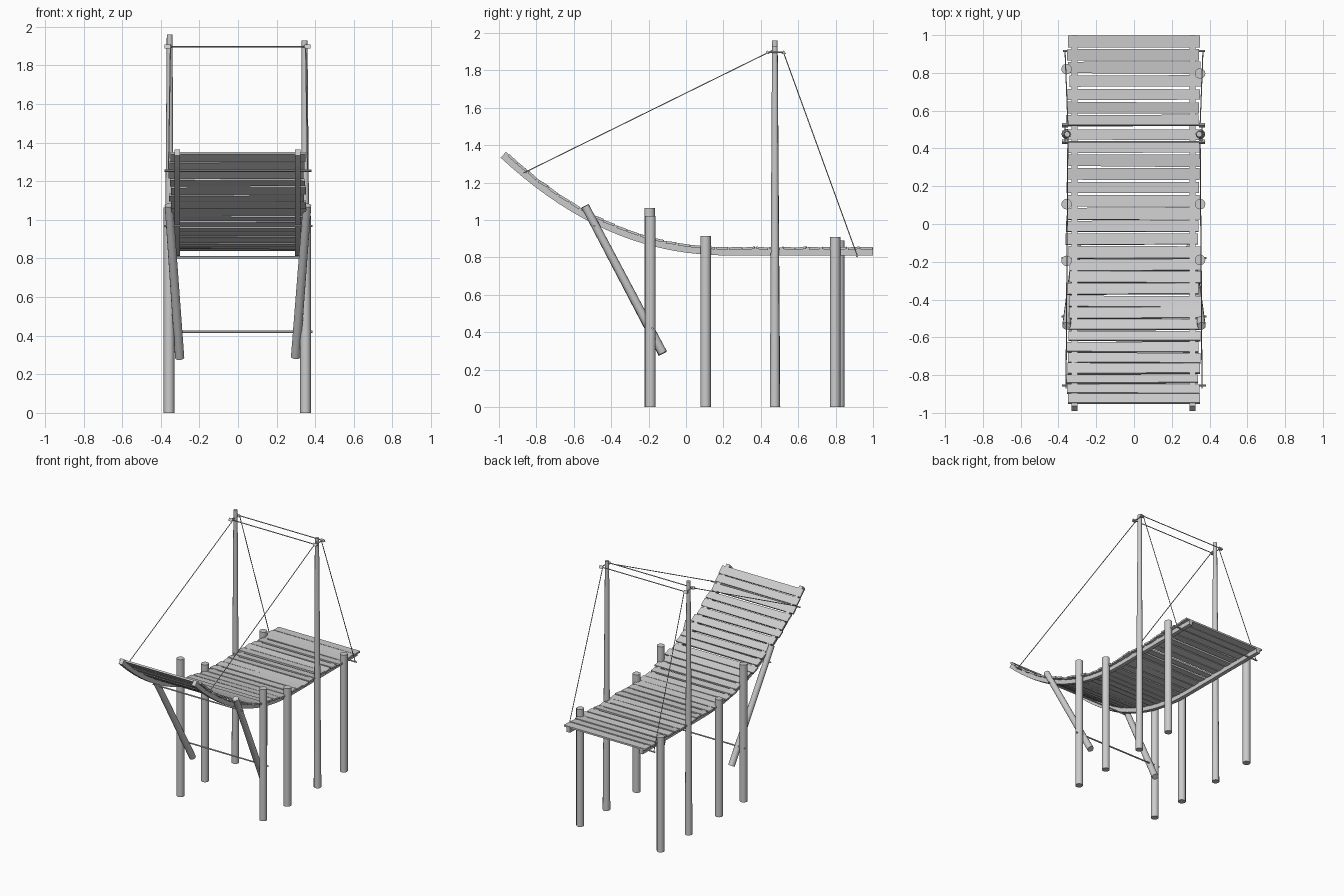
import bpy, bmesh, math, random
from mathutils import Vector

if "Cube" in bpy.data.objects:
    bpy.data.objects.remove(bpy.data.objects["Cube"])

random.seed(7)


def deck_point(y):
    """Point and upward normal of the deck centre line at a given y."""
    d = max(0.25 - y, 0.0)
    z = 0.831 + 0.33 * d ** 2.2
    slope = -0.726 * d ** 1.2
    tangent = Vector((0, 1, slope)).normalized()
    normal = Vector((0, -tangent.z, tangent.y))
    return Vector((0, y, z)), tangent, normal


def finish(name, bm, smooth=False):
    bmesh.ops.recalc_face_normals(bm, faces=bm.faces)
    mesh = bpy.data.meshes.new(name)
    bm.to_mesh(mesh)
    bm.free()
    obj = bpy.data.objects.new(name, mesh)
    bpy.context.collection.objects.link(obj)
    if smooth:
        bpy.ops.object.select_all(action='DESELECT')
        obj.select_set(True)
        bpy.context.view_layer.objects.active = obj
        bpy.ops.object.shade_smooth_by_angle(angle=math.radians(40))
    return obj


def rod(name, a, b, r1, r2=None, sides=12, smooth=False):
    """Round bar between two points."""
    a, b = Vector(a), Vector(b)
    bm = bmesh.new()
    bmesh.ops.create_cone(bm, cap_ends=True, segments=sides, radius1=r1,
                          radius2=r1 if r2 is None else r2, depth=(b - a).length)
    obj = finish(name, bm, smooth)
    obj.location = (a + b) / 2
    obj.rotation_mode = 'QUATERNION'
    obj.rotation_quaternion = (b - a).to_track_quat('Z', 'Y')
    return obj


def box_from(bm, corners):
    v = [bm.verts.new(c) for c in corners]
    for f in ((0, 1, 2, 3), (4, 5, 6, 7), (0, 1, 5, 4), (1, 2, 6, 5), (2, 3, 7, 6), (3, 0, 4, 7)):
        bm.faces.new([v[i] for i in f])


# curved side rails
for x, side in ((-0.315, "left"), (0.31, "right")):
    bm = bmesh.new()
    rings = []
    for i in range(33):
        p, t, n = deck_point(-0.977 + 1.977 * i / 32)
        rings.append([bm.verts.new(p + Vector((x + sx * 0.015, 0, 0)) + n * sn * 0.021)
                      for sx, sn in ((-1, -1), (1, -1), (1, 1), (-1, 1))])
    for r0, r1 in zip(rings, rings[1:]):
        for k in range(4):
            bm.faces.new((r0[k], r0[(k + 1) % 4], r1[(k + 1) % 4], r1[k]))
    bm.faces.new(rings[0])
    bm.faces.new(rings[-1])
    finish(side + "_rail", bm)

# uneven deck planks spaced along the curve
ys = [-0.965 + 1.965 * i / 800 for i in range(801)]
lengths = [0.0]
for y0, y1 in zip(ys, ys[1:]):
    lengths.append(lengths[-1] + (deck_point(y1)[0] - deck_point(y0)[0]).length)
count = 30
pitch = lengths[-1] / count
for i in range(count):
    s = (i + 0.5) * pitch
    y = ys[min(range(801), key=lambda k: abs(lengths[k] - s))]
    p, t, n = deck_point(y)
    end = i in (0, count - 1)
    shift = 0 if end else random.uniform(-0.012, 0.012)
    corners = []
    bm = bmesh.new()
    for level in (0.011, 0.024):
        corners.append([level, None])
    half = [pitch * (0.45 if end else random.uniform(0.38, 0.49)) for _ in range(4)]
    lift = 0 if end else random.uniform(-0.003, 0.004)
    pts = []
    for level in (0.011, 0.024):
        for k, (sx, st) in enumerate(((-1, -1), (1, -1), (1, 1), (-1, 1))):
            pts.append(p + Vector((sx * 0.35 + shift, 0, 0)) + t * st * half[k]
                       + n * (level + st * lift))
    box_from(bm, pts)
    finish("deck_plank_%02d" % (i + 1), bm)

# support posts: x, y, top height
posts = ((-0.357, -0.195, 1.065), (0.35, -0.19, 1.02),
         (-0.357, 0.105, 0.91), (0.35, 0.105, 0.915),
         (-0.357, 0.82, 0.89), (0.35, 0.797, 0.91))
for i, (x, y, top) in enumerate(posts):
    rod("support_post_%d" % (i + 1), (x, y, 0), (x, y, top), 0.028, smooth=True)

# tall tapered masts
rod("left_mast", (-0.357, 0.477, 0), (-0.354, 0.475, 1.96), 0.027, 0.015, smooth=True)
rod("right_mast", (0.35, 0.475, 0), (0.345, 0.475, 1.93), 0.027, 0.015, smooth=True)

# slanted braces under the raised end
rod("left_brace", (-0.302, -0.125, 0.285), (-0.358, -0.54, 1.075), 0.024, 0.022, smooth=True)
rod("right_brace", (0.298, -0.125, 0.29), (0.358, -0.54, 1.075), 0.024, 0.022, smooth=True)

# thin cross bars
bars = (("raised_end_bar", -0.855, 1.255, 0.38), ("upper_brace_bar", -0.49, 0.968, 0.385),
        ("low_post_bar", -0.18, 0.42, 0.385), ("flat_end_bar", 0.915, 0.806, 0.375))
for name, y, z, half in bars:
    rod(name, (-half, y, z), (half, y, z), 0.006, sides=6)

# mast cross lines with wider triangular pegs at the ends
for y, side in ((0.435, "front"), (0.523, "back")):
    rod(side + "_mast_line", (-0.36, y, 1.897), (0.355, y, 1.897), 0.004, sides=4)
    for x in (-0.365, 0.36):
        rod(side + "_mast_peg", (x - 0.015, y, 1.895), (x + 0.015, y, 1.895), 0.013, sides=3)
for x in (-0.365, 0.36):
    rod("mast_lashing", (x, 0.43, 1.897), (x, 0.525, 1.897), 0.004, sides=6)

# stay cables from masts to both deck ends
for s, side in ((-1, "left"), (1, "right")):
    rod(side + "_front_cable", (s * 0.35, 0.47, 1.91), (s * 0.36, -0.87, 1.25), 0.003, sides=5)
    rod(side + "_back_cable", (s * 0.35, 0.523, 1.89), (s * 0.365, 0.915, 0.81), 0.003, sides=5)
